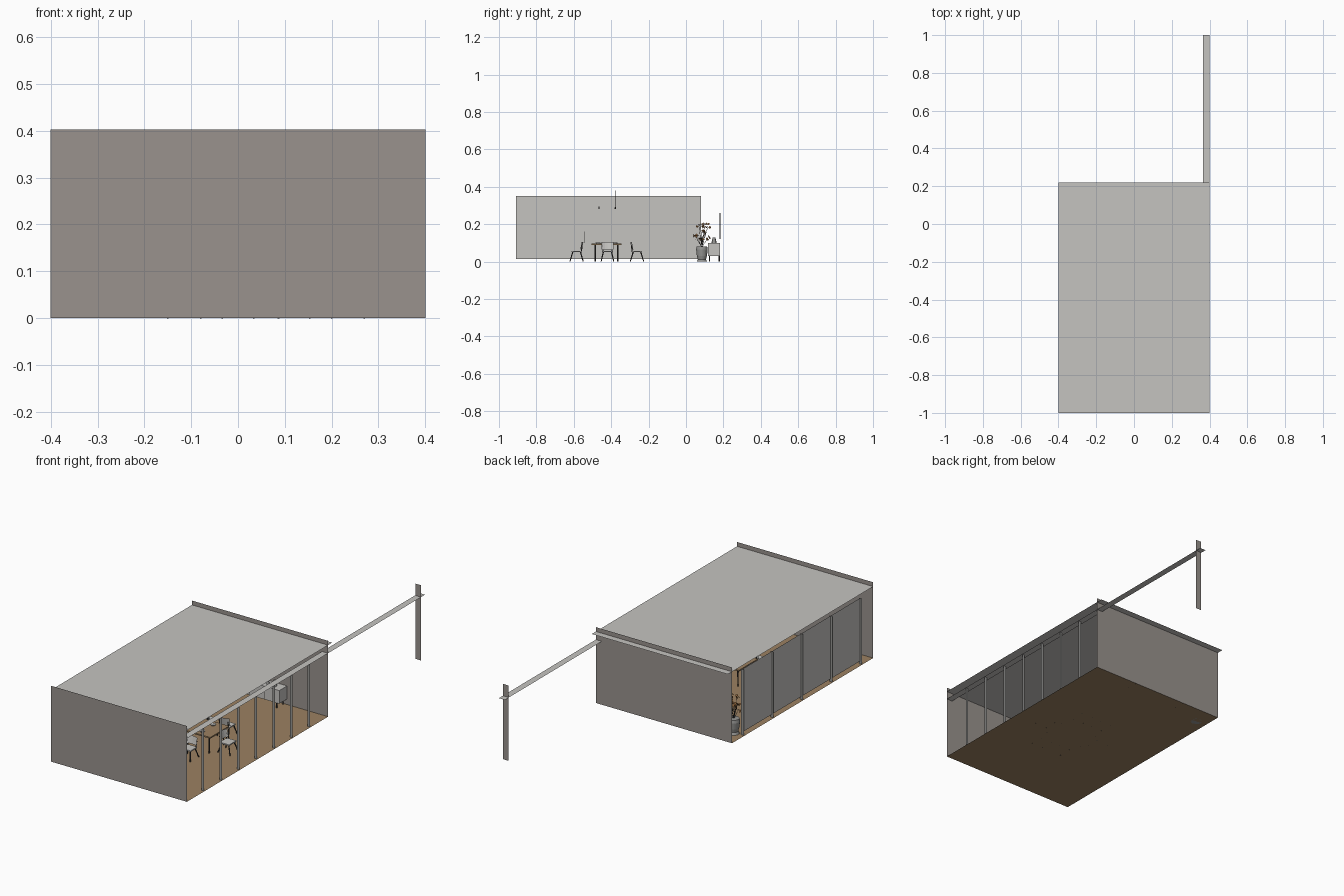
import bpy, bmesh, math, random
from mathutils import Vector, Matrix

cube = bpy.data.objects.get("Cube")
if cube:
    bpy.data.objects.remove(cube)
random.seed(4)


def material(name, r, g, b):
    m = bpy.data.materials.new(name)
    m.use_nodes = True
    m.diffuse_color = (r, g, b, 1)
    m.node_tree.nodes["Principled BSDF"].inputs["Base Color"].default_value = (r, g, b, 1)
    return m


WALL = material("warm grey plaster", .32, .29, .27)
PALE = material("pale grey", .56, .55, .53)
WOOD = material("brown wood", .33, .22, .12)
DARK = material("dark metal", .05, .047, .045)
POT = material("stone grey", .3, .3, .29)
LEAF = material("autumn leaf", .26, .12, .04)


def finish(name, bm, *mats):
    mesh = bpy.data.meshes.new(name)
    bm.to_mesh(mesh)
    bm.free()
    for m in mats:
        mesh.materials.append(m)
    ob = bpy.data.objects.new(name, mesh)
    bpy.context.collection.objects.link(ob)
    return ob


def add_box(bm, x, y, z, mat=0):
    """Box from three (low, high) ranges."""
    size = [b - a for a, b in (x, y, z)]
    mid = [(a + b) / 2 for a, b in (x, y, z)]
    m = Matrix.Translation(mid) @ Matrix.Diagonal((*size, 1))
    verts = bmesh.ops.create_cube(bm, size=1, matrix=m)["verts"]
    for f in {f for v in verts for f in v.link_faces}:
        f.material_index = mat


def add_rod(bm, a, b, r1, r2=None, mat=0, sides=8):
    """Tapered rod between two points."""
    a, b = Vector(a), Vector(b)
    d = b - a
    m = Matrix.Translation((a + b) / 2) @ d.to_track_quat("Z", "Y").to_matrix().to_4x4()
    verts = bmesh.ops.create_cone(bm, cap_ends=True, segments=sides, radius1=r1,
                                  radius2=r1 if r2 is None else r2,
                                  depth=d.length, matrix=m)["verts"]
    for f in {f for v in verts for f in v.link_faces}:
        f.material_index = mat


def sheet(name, mat, x, y, z, up=False):
    """Single-sided sheet: one of the ranges is a plain number."""
    bm = bmesh.new()
    if not isinstance(x, tuple):
        pts = [(x, y[i], z[j]) for i, j in ((0, 0), (1, 0), (1, 1), (0, 1))]
    elif not isinstance(y, tuple):
        pts = [(x[i], y, z[j]) for i, j in ((0, 0), (1, 0), (1, 1), (0, 1))]
    else:
        pts = [(x[i], y[j], z) for i, j in ((0, 0), (1, 0), (1, 1), (0, 1))]
    f = bm.faces.new([bm.verts.new(p) for p in pts])
    f.normal_update()
    outward = f.calc_center_median() - Vector((0, -.4, .2))
    if not up and f.normal.dot(outward) < 0:
        f.normal_flip()
    return finish(name, bm, mat)


def box(name, mat, x, y, z):
    bm = bmesh.new()
    add_box(bm, x, y, z)
    return finish(name, bm, mat)


# Shell of the pavilion
FRONT, BACK, SIDE = -1, .185, .4
span = (-SIDE, SIDE)
sheet("floor", WOOD, span, (FRONT, BACK), 0, up=True)
sheet("roof", PALE, span, (FRONT, .22), .38)
sheet("front_wall", WALL, span, FRONT, (0, .403))
sheet("back_wall", WALL, span, BACK, (0, .403))
sheet("long_beam", PALE, (.365, SIDE), (FRONT, 1), .337, up=True)
sheet("beam_post", WALL, (.368, SIDE), .966, (0, .4))

# Open side: slim fins in equal bays
bays = 8
for i in range(1, bays):
    y = FRONT + (BACK - FRONT) * i / bays
    sheet("window_fin", POT, (.383, .398), y, (0, .337))

# Closed side: four panels with fins at the joints
width = .2475
for i in range(4):
    y = -.91 + i * width
    sheet("side_panel", PALE, -.387, (y, y + width), (.015, .35))
for i in range(5):
    sheet("panel_fin", POT, (-.398, -.38), -.91 + i * width, (0, .35))
box("door_handle", DARK, (-.387, -.38), (-.542, -.539), (.1, .16))

# Dining table
bm = bmesh.new()
add_box(bm, (-.07, .19), (-.505, -.345), (.09, .097))
for x in (-.05, .17):
    for y in (-.485, -.365):
        add_rod(bm, (x, y, 0), (x, y, .09), .003, .004, 1)
for x in (0, .12):
    for y in (-.47, -.38):
        add_rod(bm, (x, y, .097), (x, y, .102), .012, .014, 2, 12)
finish("dining_table", bm, WOOD, DARK, PALE)


# Chairs: seat, curved back and splayed legs
def chair_shape():
    bm = bmesh.new()
    add_box(bm, (-.03, .03), (-.028, .028), (.05, .056))
    steps = 6
    rows = []
    for z, lean in ((.064, .028), (.104, .036)):
        rows.append([bm.verts.new((.036 * math.sin(a), lean - .016 * (1 - math.cos(a)), z))
                     for a in [(i / steps * 2 - 1) * 1.1 for i in range(steps + 1)]])
    for i in range(steps):
        bm.faces.new((rows[0][i], rows[0][i + 1], rows[1][i + 1], rows[1][i]))
    for sx in (-1, 1):
        for sy in (-1, 1):
            add_rod(bm, (sx * .034, sy * .036, 0), (sx * .022, sy * .02, .052), .0025, .0035, 1)
        add_rod(bm, (sx * .024, .025, .05), (sx * .026, .03, .085), .003, None, 1)
    return finish("chair", bm, PALE, DARK)


spots = [(0, -.585, 0), (.12, -.585, 0), (0, -.262, math.pi), (.12, -.262, math.pi),
         (.235, -.42, math.pi / 2), (-.115, -.42, -math.pi / 2)]
first = chair_shape()
for i, (x, y, turn) in enumerate(spots):
    chair = first if i == 0 else first.copy()
    if i:
        bpy.context.collection.objects.link(chair)
    chair.location = (x, y, 0)
    chair.rotation_euler.z = turn

# Pendant lights
for y in (-.465, -.378):
    bm = bmesh.new()
    add_rod(bm, (.06, y, .29), (.06, y, .38), .001)
    add_rod(bm, (.06, y, .28), (.06, y, .295), .004, .002)
    finish("pendant_light", bm, DARK)

# Sideboard with objects on top
bm = bmesh.new()
add_box(bm, (-.19, .16), (.118, .183), (.03, .1))
for x in (-.17, .14):
    for y in (.125, .178):
        add_rod(bm, (x, y, 0), (x, y, .03), .003, None, 1)
for i in range(1, 4):
    x = -.19 + i * .35 / 4
    add_box(bm, (x - .001, x + .001), (.117, .119), (.033, .097), 1)
finish("sideboard", bm, PALE, DARK)
bm = bmesh.new()
for x, r, h in ((.11, .012, .03), (.07, .009, .02), (-.12, .014, .025)):
    add_rod(bm, (x, .15, .1), (x, .15, .1 + h), r, r * .6, 0, 16)
finish("vases", bm, POT)
box("wall_picture", DARK, (-.11, .08), (.18, .184), (.12, .26))

# Plant in a pot
px, py = -.34, .085
bm = bmesh.new()
rings = [(0, .028), (.012, .022), (.03, .027), (.065, .031), (.08, .028)]
for (z1, r1), (z2, r2) in zip(rings, rings[1:]):
    add_rod(bm, (px, py, z1), (px, py, z2), r1, r2, 0, 20)
finish("plant_pot", bm, POT)
bm = bmesh.new()
for i in range(12):
    a = i * 2.4
    reach = random.uniform(.01, .035)
    top = Vector((px + reach * math.cos(a), py + reach * math.sin(a), random.uniform(.12, .195)))
    add_rod(bm, (px, py, .075), top, .001, None, 1, 5)
    for j in range(5):
        spot = top + Vector([random.uniform(-.012, .012) for _ in range(3)])
        turn = Matrix.Rotation(random.uniform(0, 6), 4, "Z") @ Matrix.Rotation(random.uniform(.3, 1.4), 4, "X")
        bmesh.ops.create_circle(bm, cap_ends=True, segments=6, radius=.007,
                                matrix=Matrix.Translation(spot) @ turn)
finish("plant_leaves", bm, LEAF, DARK)
